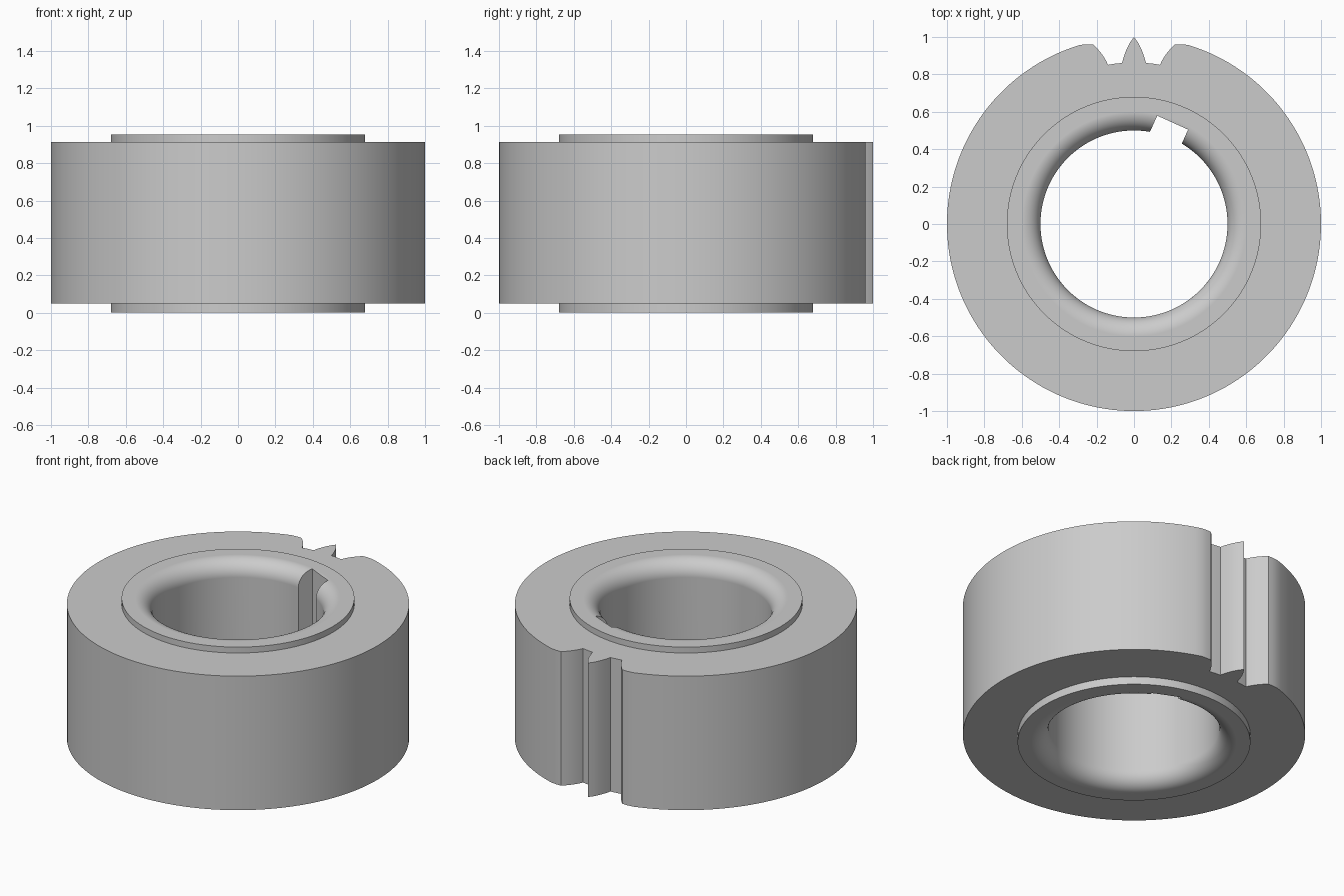
import bpy, bmesh, math
from mathutils import Matrix, Vector

SEGMENTS = 144
HEIGHT, HUB_R, BORE_R, FILLET = 0.952, 0.68, 0.5, 0.1
RIM_BOTTOM, RIM_TOP = 0.05, 0.914

cube = bpy.data.objects.get("Cube")
if cube:
    bpy.data.objects.remove(cube, do_unlink=True)

steel = bpy.data.materials.new("plain grey steel")
steel.use_nodes = True
grey = (0.6, 0.6, 0.6, 1)
steel.diffuse_color = grey
steel.node_tree.nodes["Principled BSDF"].inputs["Base Color"].default_value = grey


def finish(name, bm):
    bmesh.ops.recalc_face_normals(bm, faces=bm.faces)
    mesh = bpy.data.meshes.new(name)
    bm.to_mesh(mesh)
    bm.free()
    mesh.materials.append(steel)
    obj = bpy.data.objects.new(name, mesh)
    bpy.context.collection.objects.link(obj)
    return obj


def prism(name, outline, z0, z1):
    bm = bmesh.new()
    face = bm.faces.new([bm.verts.new((x, y, z0)) for x, y in outline])
    top = bmesh.ops.extrude_face_region(bm, geom=[face])["geom"]
    bmesh.ops.translate(bm, vec=(0, 0, z1 - z0),
                        verts=[v for v in top if isinstance(v, bmesh.types.BMVert)])
    return finish(name, bm)


def circle_points(radius, start=0, end=math.tau, count=SEGMENTS):
    step = (end - start) / count
    return [(radius * math.cos(start + i * step), radius * math.sin(start + i * step))
            for i in range(count)]


def lathe(name, profile):
    # Stacked rings joined by quads, capped at both ends
    bm = bmesh.new()
    rings = [[bm.verts.new((x, y, z)) for x, y in circle_points(r)] for r, z in profile]
    for low, high in zip(rings, rings[1:]):
        for i in range(SEGMENTS):
            j = (i + 1) % SEGMENTS
            bm.faces.new((low[i], low[j], high[j], high[i]))
    bm.faces.new(rings[0])
    bm.faces.new(rings[-1])
    return finish(name, bm)


def combine(target, tool, operation):
    mod = target.modifiers.new(operation, "BOOLEAN")
    mod.operation, mod.solver, mod.object = operation, "EXACT", tool
    bpy.context.view_layer.objects.active = target
    bpy.ops.object.modifier_apply(modifier=mod.name)
    bpy.data.objects.remove(tool, do_unlink=True)


# Rim outline: a plain circle with one pointed tooth between two gaps
half_tooth = [(-0.25, 0.961), (-0.219, 0.96), (-0.196, 0.938), (-0.171, 0.908),
              (-0.152, 0.878), (-0.139, 0.851), (-0.102, 0.857), (-0.064, 0.861),
              (-0.053, 0.9), (-0.038, 0.938), (-0.021, 0.971)]
tooth = half_tooth + [(0, 1)] + [(-x, y) for x, y in reversed(half_tooth)]
gap = math.radians(16.8)
rest = circle_points(1, math.pi / 2 - gap, math.pi / 2 + gap - math.tau)
rest.append((math.cos(math.pi / 2 + gap), math.sin(math.pi / 2 + gap)))
body = prism("toothed_rim_with_hub", tooth + rest, RIM_BOTTOM, RIM_TOP)

# Raised hub on both faces
combine(body, lathe("hub", [(HUB_R, 0), (HUB_R, HEIGHT)]), "UNION")

# Bore with rounded mouths: the arc runs from the end face to the bore wall
steps = 12
angles = [math.pi / 2 * i / steps for i in range(steps + 1)]
lower = [(BORE_R + FILLET * (1 - math.sin(a)), FILLET * (1 - math.cos(a))) for a in angles]
upper = [(r, HEIGHT - z) for r, z in reversed(lower)]
mouth = BORE_R + FILLET
combine(body, lathe("bore_cutter", [(mouth, -0.1)] + lower + upper + [(mouth, HEIGHT + 0.1)]),
        "DIFFERENCE")

# Slanted keyway in the bore wall
turn = Matrix.Rotation(math.radians(-24.3), 2)
slot = [turn @ Vector(p) for p in ((-0.125, 0.3), (0.056, 0.3), (0.056, 0.579), (-0.125, 0.579))]
combine(body, prism("keyway_cutter", slot, -0.1, HEIGHT + 0.1), "DIFFERENCE")

# Smooth round walls, crisp edges, flat end faces
bpy.ops.object.select_all(action="DESELECT")
body.select_set(True)
bpy.context.view_layer.objects.active = body
bpy.ops.object.shade_smooth_by_angle(angle=math.radians(25))
weighted = body.modifiers.new("flat_faces", "WEIGHTED_NORMAL")
weighted.keep_sharp = True
